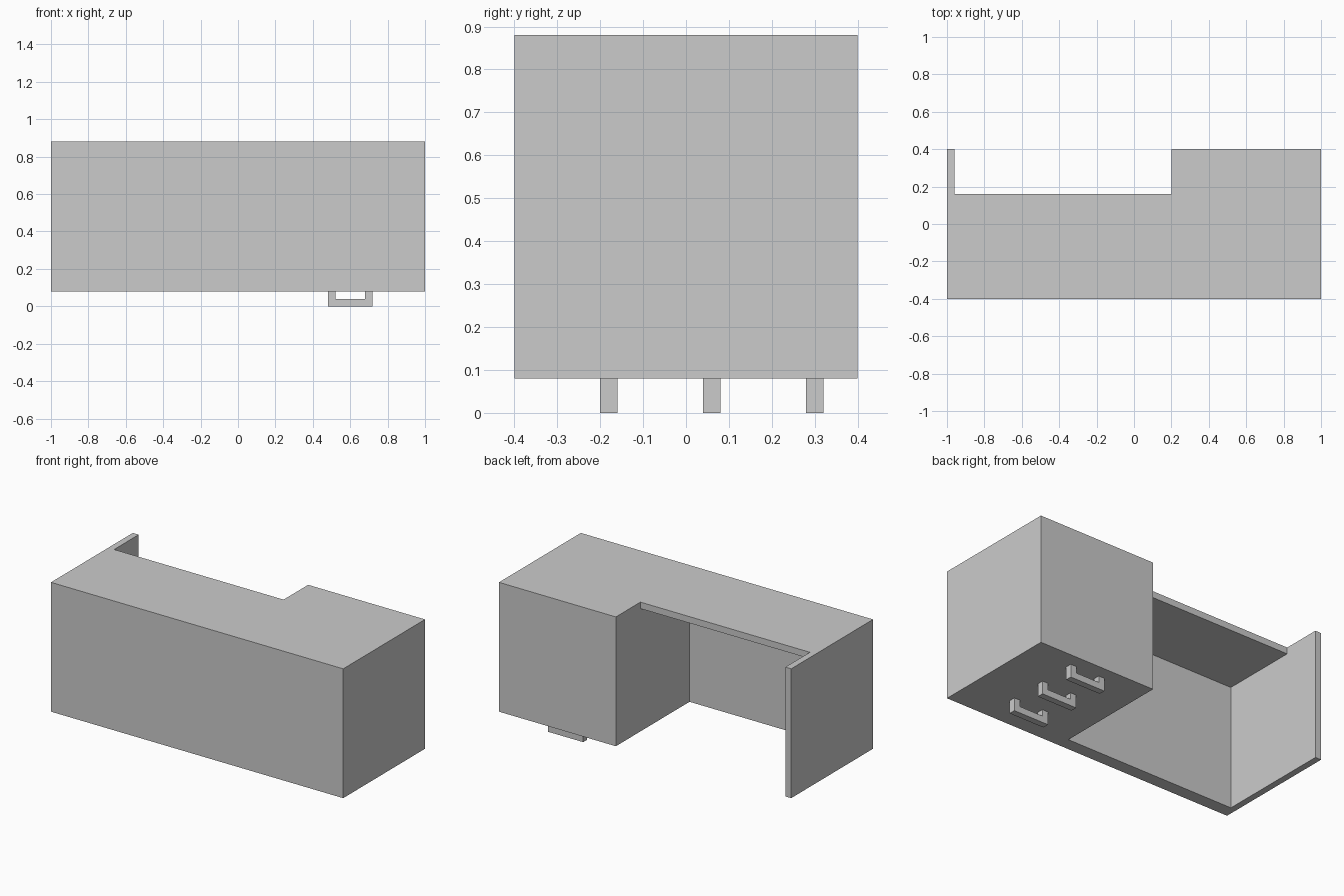
import bpy, bmesh

if "Cube" in bpy.data.objects:
    bpy.data.objects.remove(bpy.data.objects["Cube"])


def extrude_part(name, profile, y0, y1):
    """Extrude an x/z outline along y into a closed solid."""
    bm = bmesh.new()
    face = bm.faces.new([bm.verts.new((x, y0, z)) for x, z in profile])
    ext = bmesh.ops.extrude_face_region(bm, geom=[face])
    verts = [v for v in ext["geom"] if isinstance(v, bmesh.types.BMVert)]
    bmesh.ops.translate(bm, verts=verts, vec=(0, y1 - y0, 0))
    bmesh.ops.recalc_face_normals(bm, faces=bm.faces)
    mesh = bpy.data.meshes.new(name)
    bm.to_mesh(mesh)
    bm.free()
    obj = bpy.data.objects.new(name, mesh)
    bpy.context.collection.objects.link(obj)
    return obj


def board(name, x0, x1, y0, y1, z0, z1):
    return extrude_part(name, [(x0, z0), (x1, z0), (x1, z1), (x0, z1)], y0, y1)


# The desk lies with its worktop facing the front and its drawers facing down
BOTTOM, TOP = 0.08, 0.88
UNDER, END = -0.32, 0.40      # underside of the worktop, end of the legs

board("worktop", -1, 1, -0.40, UNDER, BOTTOM, TOP)
board("side_leg", -1, -0.96, UNDER, END, BOTTOM, TOP)
board("drawer_cabinet", 0.20, 1, UNDER, END, BOTTOM, TOP)
board("modesty_panel", -0.96, 0.20, UNDER, 0.16, TOP - 0.04, TOP)

# U-shaped handles, one per drawer
handle = [(0.48, BOTTOM), (0.48, 0), (0.72, 0), (0.72, BOTTOM),
          (0.68, BOTTOM), (0.68, 0.04), (0.52, 0.04), (0.52, BOTTOM)]
for i in range(3):
    y = -0.20 + 0.24 * i
    extrude_part(f"drawer_handle_{i + 1}", handle, y, y + 0.04)
